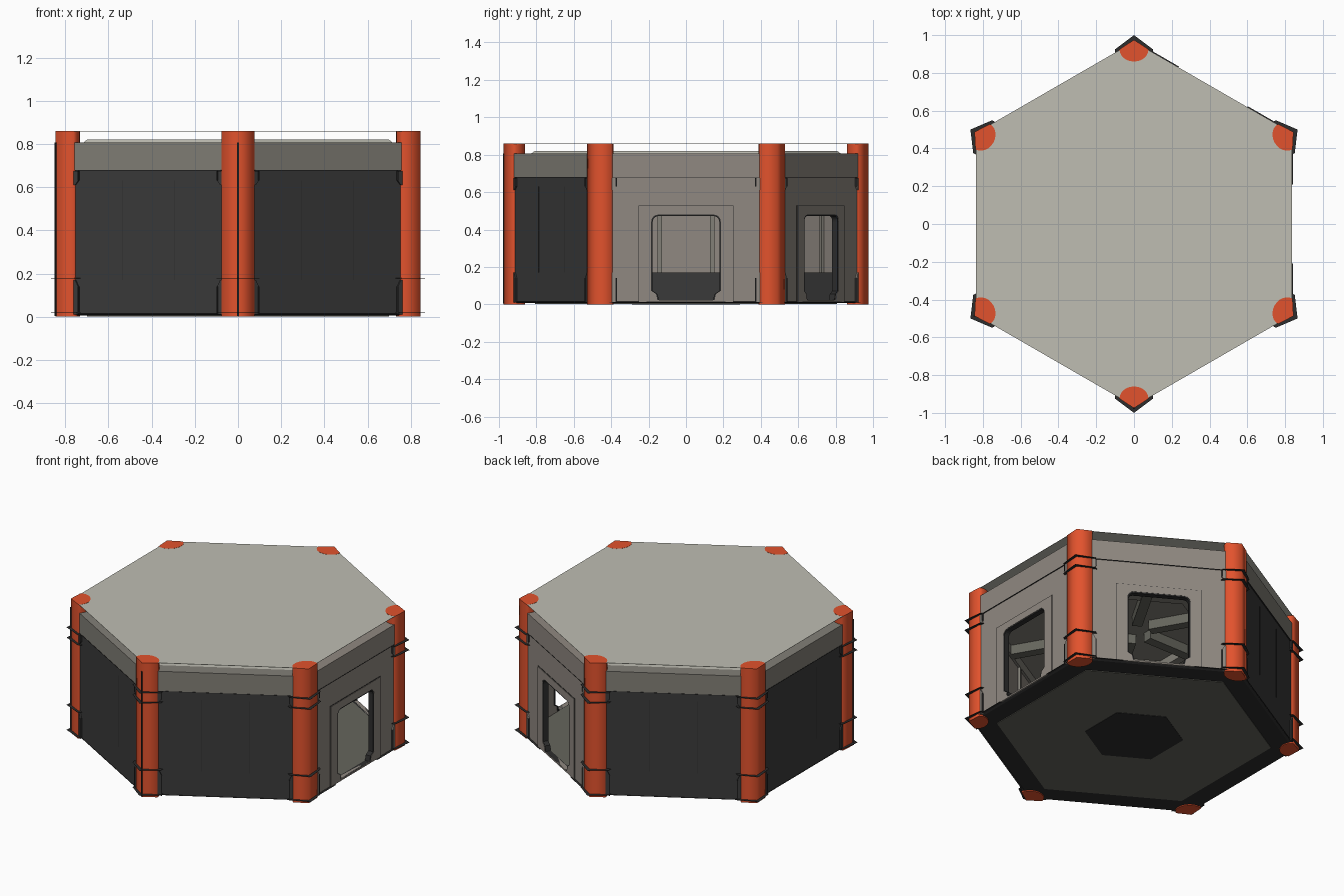
import bpy, bmesh, math
from mathutils import Matrix

if "Cube" in bpy.data.objects:
    bpy.data.objects.remove(bpy.data.objects["Cube"])

def mat(name, r, g, b):
    m = bpy.data.materials.new(name)
    m.diffuse_color = (r, g, b, 1)
    m.use_nodes = True
    m.node_tree.nodes["Principled BSDF"].inputs["Base Color"].default_value = m.diffuse_color
    return m

ORANGE = mat("orange_red", .76, .085, .026)
ROOF = mat("roof_grey", .52, .515, .45)
WALL = mat("warm_grey", .28, .25, .22)
BAND = mat("olive_grey", .225, .215, .185)
PANEL = mat("charcoal", .042, .042, .042)
BLACK = mat("near_black", .026, .026, .026)
FLOOR = mat("dark_floor_grey", .13, .13, .108)

C30 = math.cos(math.radians(30))

def finish(bm, name, material, angle=0, smooth=False):
    bmesh.ops.recalc_face_normals(bm, faces=bm.faces)
    bm.transform(Matrix.Rotation(math.radians(angle), 4, 'Z'))
    me = bpy.data.meshes.new(name)
    bm.to_mesh(me)
    bm.free()
    me.materials.append(material)
    ob = bpy.data.objects.new(name, me)
    bpy.context.collection.objects.link(ob)
    if smooth:
        bpy.context.view_layer.objects.active = ob
        ob.select_set(True)
        bpy.ops.object.shade_smooth_by_angle(angle=math.radians(78))
        ob.select_set(False)
    return ob

def extrude(name, loops, vec, material, angle=0, smooth=False):
    """Fill outer loop (with optional hole loops) and extrude it by vec."""
    bm = bmesh.new()
    edges = []
    for pts in loops:
        vs = [bm.verts.new(p) for p in pts]
        edges += [bm.edges.new((vs[i], vs[i - 1])) for i in range(len(vs))]
    bmesh.ops.triangle_fill(bm, edges=edges, use_beauty=True)
    ext = bmesh.ops.extrude_face_region(bm, geom=bm.faces[:])
    vs = [g for g in ext["geom"] if isinstance(g, bmesh.types.BMVert)]
    bmesh.ops.translate(bm, verts=vs, vec=vec)
    return finish(bm, name, material, angle, smooth)

def hexagon(a, z):
    r = a / C30
    return [(r * math.cos(math.radians(30 + 60 * i)),
             r * math.sin(math.radians(30 + 60 * i)), z) for i in range(6)]

def hex_plate(name, material, a0, z0, a1, z1):
    bm = bmesh.new()
    lo = [bm.verts.new(p) for p in hexagon(a0, z0)]
    hi = [bm.verts.new(p) for p in hexagon(a1, z1)]
    bm.faces.new(lo)
    bm.faces.new(hi)
    for i in range(6):
        bm.faces.new((lo[i - 1], lo[i], hi[i], hi[i - 1]))
    finish(bm, name, material)

def slab(name, material, angle, a0, a1, s0, s1, z0, z1):
    """Box on one side: a = distance from centre, s = along the wall."""
    extrude(name, [[(a0, s0, z0), (a0, s1, z0), (a0, s1, z1), (a0, s0, z1)]],
            (a1 - a0, 0, 0), material, angle)

def wall_section(name, material, angle, a0, a1, z0, z1):
    """Mitred wall piece between two corners."""
    k = math.tan(math.radians(30))
    extrude(name, [[(a0, -a0 * k, z0), (a1, -a1 * k, z0), (a1, a1 * k, z0), (a0, a0 * k, z0)]],
            (0, 0, z1 - z0), material, angle)

def doorway(a, g=0.0):
    """Rounded opening with a narrower foot; g grows the outline."""
    half = [(.145 + g, .022), (.152 + g, .055), (.178 + g, .072)]
    r = .03 + g
    for i in range(5):
        t = math.radians(i * 22.5)
        half.append((.148 + r * math.cos(t), .442 + r * math.sin(t)))
    return [(a, s, z) for s, z in half] + [(a, -s, z) for s, z in reversed(half)]

def rect(a, s, z0, z1):
    return [(a, -s, z0), (a, s, z0), (a, s, z1), (a, -s, z1)]

# Thin roof sheet level with the post tops, floating over a bevelled deck
hex_plate("roof_sheet", ROOF, .836, .8585, .836, .8602)
hex_plate("roof_deck", ROOF, .76, .795, .76, .804)
hex_plate("roof_deck_step", ROOF, .72, .803, .70, .82)
# Ceiling, floor and underside
hex_plate("ceiling", BAND, .79, .74, .79, .796)
hex_plate("floor", FLOOR, .80, .012, .80, .022)
hex_plate("base_rim", BLACK, .815, .006, .832, .014)
hex_plate("underside_panel", FLOOR, .70, .002, .70, .010)
hex_plate("underside_hatch", BLACK, .25, 0, .25, .006)

# Six sides: two with doorways, four closed
for k in range(6):
    ang = 60 * k
    if k in (0, 1):
        extrude("door_wall", [rect(.805, .455, .012, .68), doorway(.805, .008)],
                (.025, 0, 0), WALL, ang)
        extrude("door_surround", [rect(.829, .25, .012, .525), doorway(.829, .008)],
                (.006, 0, 0), WALL, ang)
        extrude("door_frame", [doorway(.80, .009), doorway(.80)],
                (.033, 0, 0), BLACK, ang)
        # hairline seam around the door surround
        for s in (-.252, .252):
            slab("surround_seam", BLACK, ang, .828, .832, s - .0015, s + .0015, .012, .528)
        slab("surround_seam_top", BLACK, ang, .828, .832, -.252, .252, .525, .528)
        for s in (-.31, .31):
            slab("sill_strip", BLACK, ang, .828, .841, s - .1, s + .1, .010, .012)
        wall_section("upper_band", WALL, ang, .75, .834, .68, .806)
    else:
        wall_section("closed_wall", PANEL, ang, .79, .829, .010, .68)
        wall_section("inner_wall", WALL, ang, .765, .79, .17, .74)
        wall_section("inner_skirting", PANEL, ang, .73, .79, .02, .17)
        wall_section("upper_band", BAND, ang, .75, .834, .68, .806)
        for s in (-.14, .14):
            slab("panel_groove", BLACK, ang, .827, .8295, s - .0015, s + .0015, .17, .63)
        for s in (-.14, .14):
            slab("inner_rib", BAND, ang, .75, .77, s - .012, s + .012, .17, .74)
    slab("band_seam", BLACK, ang, .82, .8355, -.39, .39, .677, .680)
    # Ceiling beams towards each side, with a ring of cross beams
    slab("ceiling_beam", FLOOR, ang, .1, .78, -.03, .03, .68, .745)
    wall_section("ceiling_ring", BAND, ang, .38, .43, .69, .745)

# Six corner posts with paper-thin collars and edge trim
for k in range(6):
    ang = 30 + 60 * k
    arc = [(.925 - .065 * math.sin(math.radians(t)), .077 * math.cos(math.radians(t)), 0)
           for t in range(0, 181, 15)]
    extrude("corner_post", [[(.975, 0, 0)] + arc], (0, 0, .861), ORANGE, ang, True)
    if k in (3, 4):
        slab("post_edge_trim", BLACK, ang, .965, .979, -.004, .004, .004, .806)
    for z in (.018, .178, .61, .675):
        extrude("post_collar", [[(1.0, 0, z), (.925, .10, z), (.90, .10, z),
                                 (.90, -.10, z), (.925, -.10, z)]], (0, 0, .001), BLACK, ang)
# Wall brackets beside the posts
for k in range(6):
    for m in (-1, 1):
        for z0, zm, z1, tag in ((.01, .14, .17, "lower"), (.675, .63, .61, "upper")):
            p = [(.43, z0), (.372, z0), (.372, zm), (.388, z1), (.43, z1)]
            extrude(tag + "_bracket", [[(.825, m * s, z) for s, z in p]],
                    (.013, 0, 0), PANEL if k > 1 else WALL, 60 * k)
            slab(tag + "_bracket_edge", BLACK, 60 * k, .825, .841,
                 m * .370, m * .376, min(z0, zm), max(z0, zm))
